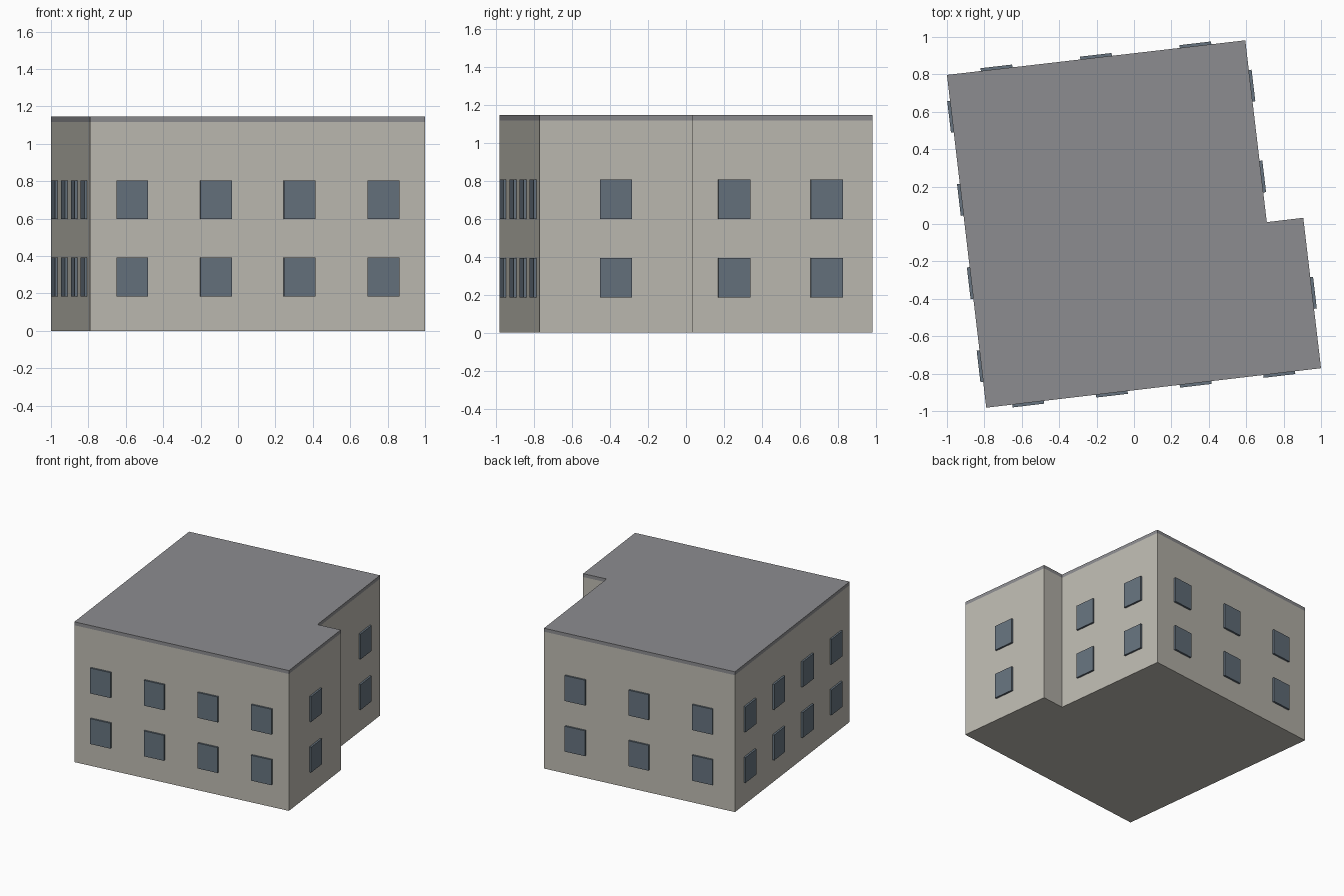
import bpy, bmesh
from mathutils import Vector, Matrix

if "Cube" in bpy.data.objects:
    bpy.data.objects.remove(bpy.data.objects["Cube"])

EAVE, TOP = 1.117, 1.145
WIN_W, WIN_H, WIN_OUT, WIN_IN = 0.17, 0.207, 0.015, 0.002
STOREYS = (0.288, 0.701)

# Footprint corners, counter-clockwise, with window columns on the wall that starts there
FOOTPRINT = [
    ((-0.79, -0.982), 4),   # front wall
    ((1.00, -0.771), 1),    # right wall, front part
    ((0.905, 0.033), 0),    # step
    ((0.71, 0.01), 2),      # right wall, set-back part
    ((0.595, 0.982), 3),    # back wall
    ((-1.00, 0.797), 4),    # left wall
]
corners = [Vector((x, y, 0)) for (x, y), _ in FOOTPRINT]


def material(name, rgb):
    m = bpy.data.materials.new(name)
    m.diffuse_color = (*rgb, 1)
    m.use_nodes = True
    m.node_tree.nodes["Principled BSDF"].inputs["Base Color"].default_value = m.diffuse_color
    return m


def add_object(name, bm, mat):
    bmesh.ops.recalc_face_normals(bm, faces=bm.faces)
    me = bpy.data.meshes.new(name)
    bm.to_mesh(me)
    bm.free()
    me.materials.append(mat)
    ob = bpy.data.objects.new(name, me)
    bpy.context.collection.objects.link(ob)
    return ob


def prism(name, z0, z1, mat):
    bm = bmesh.new()
    face = bm.faces.new([bm.verts.new((c.x, c.y, z0)) for c in corners])
    ext = bmesh.ops.extrude_face_region(bm, geom=[face], use_keep_orig=True)
    verts = [g for g in ext["geom"] if isinstance(g, bmesh.types.BMVert)]
    bmesh.ops.translate(bm, verts=verts, vec=(0, 0, z1 - z0))
    return add_object(name, bm, mat)


wall_mat = material("warm grey wall", (0.515, 0.497, 0.445))
roof_mat = material("grey roof", (0.265, 0.265, 0.278))
glass_mat = material("blue grey glass", (0.133, 0.171, 0.209))

# Building body and flat roof slab
prism("walls", 0, EAVE, wall_mat)
prism("roof", EAVE, TOP, roof_mat)

# Window plates, evenly spaced on each wall in two storeys
bm = bmesh.new()
for i, (_, count) in enumerate(FOOTPRINT):
    a, b = corners[i], corners[(i + 1) % len(corners)]
    along = (b - a).normalized()
    out = Vector((along.y, -along.x, 0))
    rot = Matrix((along, -out, (0, 0, 1))).transposed().to_4x4()
    for k in range(count):
        for z in STOREYS:
            pos = a.lerp(b, (k + 0.5) / count) + out * (WIN_OUT - WIN_IN) / 2
            pos.z = z
            size = Matrix.Diagonal((WIN_W, WIN_OUT + WIN_IN, WIN_H, 1))
            bmesh.ops.create_cube(bm, size=1, matrix=Matrix.Translation(pos) @ rot @ size)
add_object("windows", bm, glass_mat)
